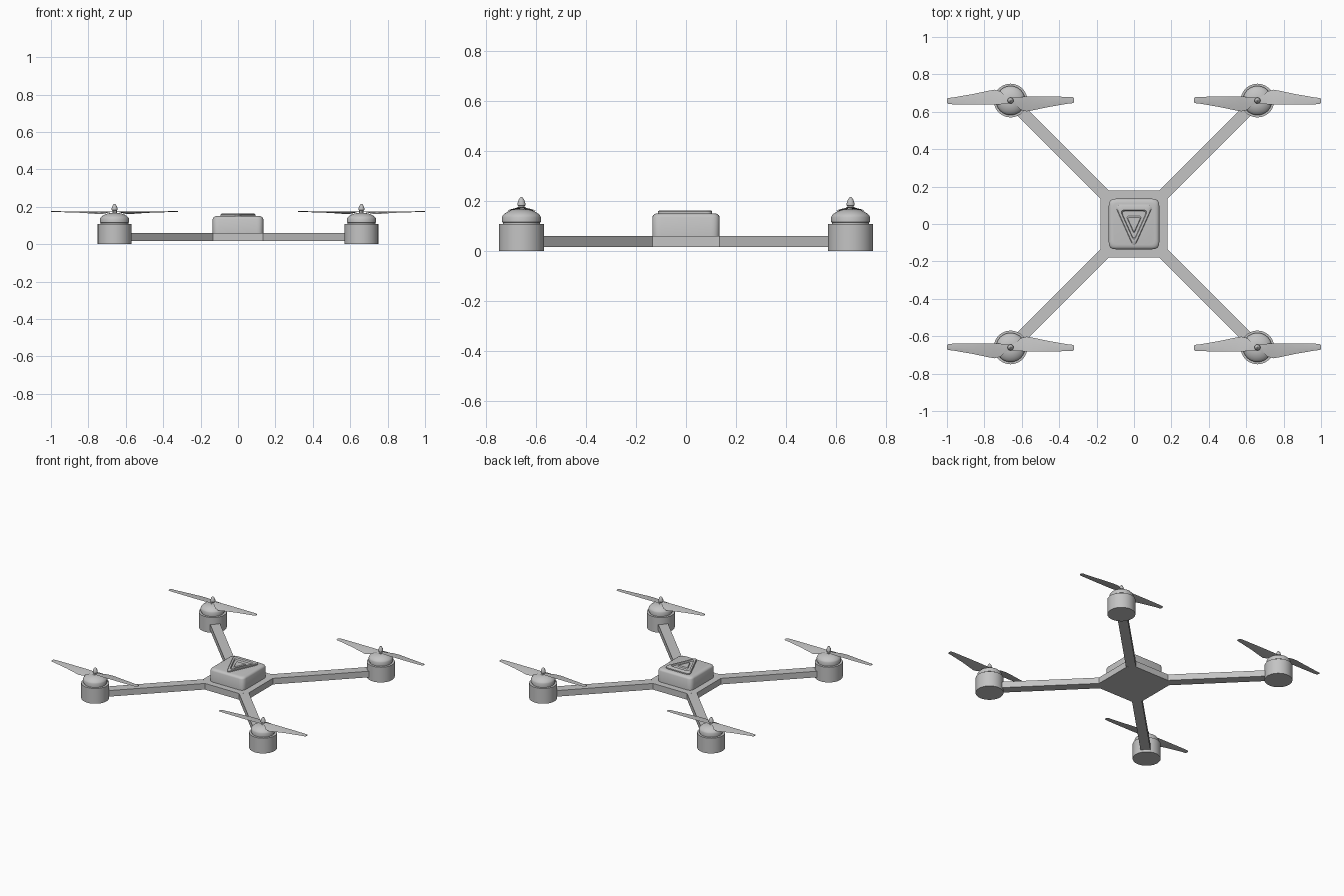
import bpy, bmesh, math
from mathutils import Matrix, Vector

cube = bpy.data.objects.get("Cube")
if cube:
    bpy.data.objects.remove(cube, do_unlink=True)

grey = bpy.data.materials.new("plain grey")
grey.use_nodes = True
COLOUR = (0.55, 0.55, 0.55, 1)
grey.diffuse_color = COLOUR
grey.node_tree.nodes["Principled BSDF"].inputs["Base Color"].default_value = COLOUR

MOTOR = 0.66  # motor offset on both axes


def finish(name, bm, smooth=True, location=(0, 0, 0)):
    bmesh.ops.recalc_face_normals(bm, faces=bm.faces)
    mesh = bpy.data.meshes.new(name)
    bm.to_mesh(mesh)
    bm.free()
    obj = bpy.data.objects.new(name, mesh)
    obj.location = location
    mesh.materials.append(grey)
    bpy.context.collection.objects.link(obj)
    if smooth:
        bpy.ops.object.select_all(action='DESELECT')
        obj.select_set(True)
        bpy.context.view_layer.objects.active = obj
        bpy.ops.object.shade_smooth_by_angle(angle=math.radians(35))
    return obj


def rounded(points, radius, steps=6):
    """Round every corner of a closed outline."""
    out = []
    for i, p in enumerate(points):
        p = Vector(p)
        a = (Vector(points[i - 1]) - p).normalized() * radius
        b = (Vector(points[(i + 1) % len(points)]) - p).normalized() * radius
        for s in range(steps + 1):
            t = s / steps
            out.append(p + a * (1 - t) ** 2 + b * t ** 2)
    return out


def loft(name, rings, **kw):
    """Skin a stack of (outline, z) rings with capped ends."""
    bm = bmesh.new()
    loops = [[bm.verts.new((p[0], p[1], z)) for p in o] for o, z in rings]
    n = len(loops[0])
    for lo, hi in zip(loops, loops[1:]):
        for i in range(n):
            j = (i + 1) % n
            bm.faces.new((lo[i], lo[j], hi[j], hi[i]))
    bm.faces.new(loops[0][::-1])
    bm.faces.new(loops[-1])
    return finish(name, bm, **kw)


def circle(r, n=40):
    return [(r * math.cos(2 * math.pi * i / n), r * math.sin(2 * math.pi * i / n))
            for i in range(n)]


def square(h, r):
    return rounded([(-h, -h), (h, -h), (h, h), (-h, h)], r)


def triangle(scale):
    pts = [(0, -0.13), (0.105, 0.105), (-0.105, 0.105)]
    return rounded([(x * scale, y * scale) for x, y in pts], 0.04 * scale)


# Centre plate with cut corners
a, b = 0.18, 0.135
plate = [(-b, -a), (b, -a), (a, -b), (a, b), (b, a), (-b, a), (-a, b), (-a, -b)]
loft("centre_plate", [(plate, 0.016), (plate, 0.06)], smooth=False)

# Rounded electronics cover with softened top edge
loft("body_cover", [(square(0.135, 0.035), 0.058), (square(0.135, 0.035), 0.136),
                    (square(0.131, 0.035), 0.144), (square(0.123, 0.035), 0.149),
                    (square(0.112, 0.03), 0.151)])

# Raised tapered panel with a sunken middle
loft("top_panel", [(triangle(1), 0.148), (triangle(1), 0.159), (triangle(0.94), 0.163),
                   (triangle(0.72), 0.163), (triangle(0.66), 0.155),
                   (triangle(0.4), 0.155), (triangle(0.34), 0.161)])

# Motor silhouette as (radius, height)
motor_profile = [(0.09, 0), (0.09, 0.108), (0.074, 0.108), (0.074, 0.114),
                 (0.078, 0.116), (0.078, 0.136), (0.075, 0.142), (0.067, 0.15),
                 (0.052, 0.159), (0.034, 0.165), (0.018, 0.167)]
nut_profile = [(0.012, 0.16), (0.012, 0.18), (0.016, 0.183), (0.016, 0.191),
               (0.012, 0.203), (0.006, 0.213), (0.002, 0.216)]

# Blade stations: distance, straight edge, swept edge, drop of swept edge
stations = [(0.0, -0.016, 0.016, 0.002), (0.025, -0.018, 0.022, 0.004),
            (0.055, -0.02, 0.05, 0.012), (0.085, -0.021, 0.058, 0.014),
            (0.12, -0.021, 0.052, 0.011), (0.2, -0.021, 0.035, 0.006),
            (0.31, -0.02, 0.016, 0.002), (0.333, -0.018, 0.014, 0.001),
            (0.34, -0.012, 0.009, 0.001)]


def propeller(name, flip, location):
    bm = bmesh.new()
    for turn in (1, -1):
        rings = []
        for r, e0, e1, drop in stations:
            mid = (e0 + e1) / 2
            section = [(e0, 0.175), (mid, 0.1775 - drop / 2),
                       (e1, 0.175 - drop), (mid, 0.173 - drop / 2)]
            rings.append([bm.verts.new((turn * r, turn * e * flip, z))
                          for e, z in section])
        for lo, hi in zip(rings, rings[1:]):
            for i in range(4):
                j = (i + 1) % 4
                bm.faces.new((lo[i], lo[j], hi[j], hi[i]))
        bm.faces.new(rings[0])
        bm.faces.new(rings[-1])
    return finish(name, bm, location=location)


# Four arms, each with motor, nut and propeller
for sx, side in ((1, "left"), (-1, "right")):
    for sy, end in ((-1, "front"), (1, "back")):
        tag = f"{end}_{side}"
        spot = (sx * MOTOR, sy * MOTOR, 0)
        bm = bmesh.new()
        bmesh.ops.create_cube(bm, size=1)
        start, stop = 0.2, MOTOR * math.sqrt(2) - 0.05
        bmesh.ops.scale(bm, vec=(stop - start, 0.064, 0.043), verts=bm.verts)
        bmesh.ops.translate(bm, vec=((start + stop) / 2, 0, 0.038), verts=bm.verts)
        bmesh.ops.rotate(bm, cent=(0, 0, 0), verts=bm.verts,
                         matrix=Matrix.Rotation(math.atan2(sy, sx), 3, 'Z'))
        finish(f"{tag}_arm", bm, smooth=False)
        loft(f"{tag}_motor", [(circle(r), z) for r, z in motor_profile], location=spot)
        loft(f"{tag}_propeller_nut", [(circle(r, 16), z) for r, z in nut_profile],
             location=spot)
        propeller(f"{tag}_propeller", sx * sy, spot)
